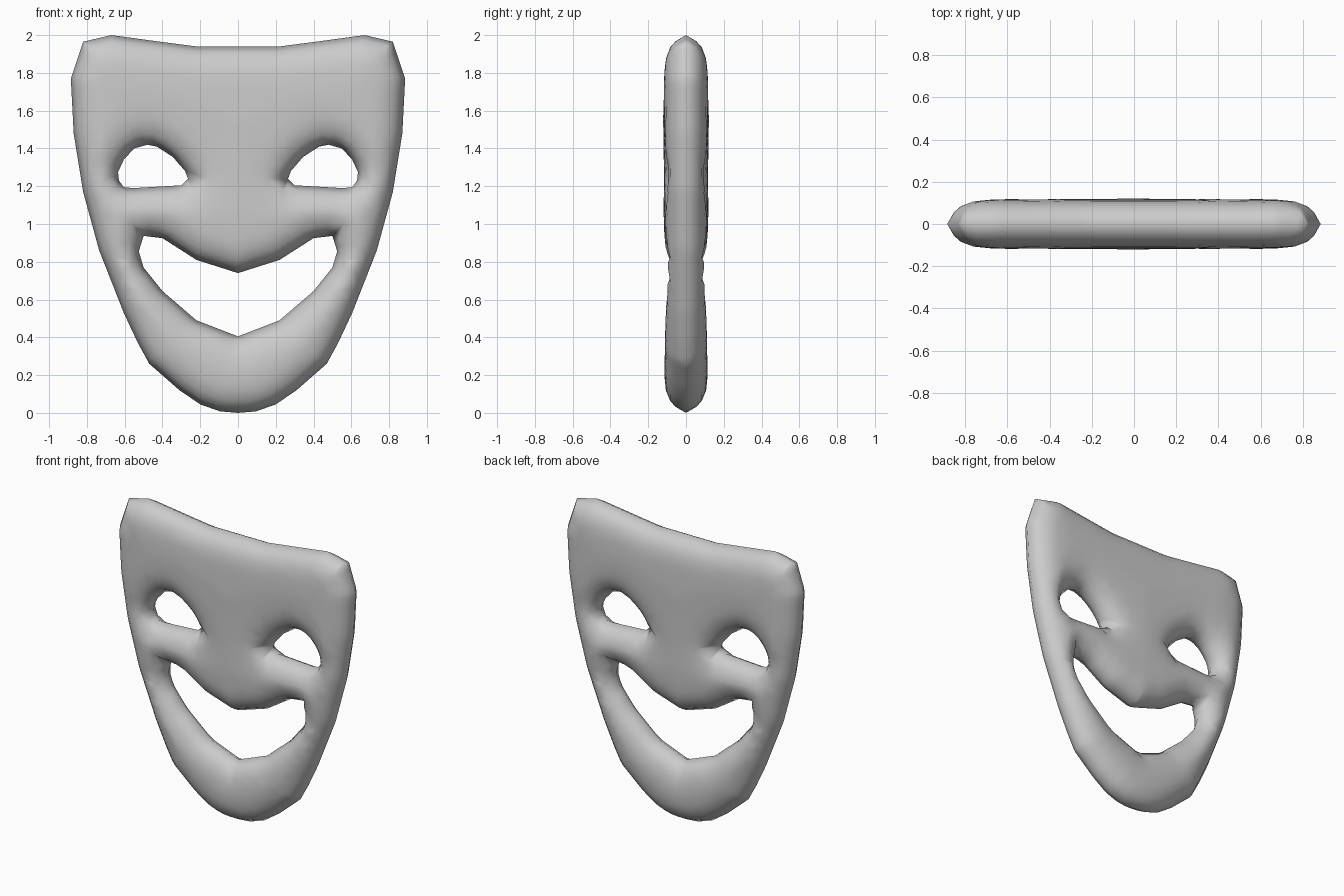
import bpy, bmesh
from mathutils import Vector
from mathutils.geometry import delaunay_2d_cdt, intersect_point_line

if "Cube" in bpy.data.objects:
    bpy.data.objects.remove(bpy.data.objects["Cube"])

# Outlines in the front view (x, z), right half where symmetric
OUTER = [(0, 1.94), (.22, 1.94), (.45, 1.97), (.67, 2.0), (.82, 1.965), (.885, 1.77),
         (.87, 1.48), (.82, 1.17), (.735, .86), (.605, .53), (.53, .37), (.47, .26),
         (.31, .12), (.2, .045), (.095, .008), (0, 0)]
MOUTH = [(0, .74), (.22, .81), (.40, .925), (.5, .937), (.525, .855), (.5, .77),
         (.40, .645), (.22, .49), (0, .405)]
EYE = [(.265, 1.24), (.28, 1.28), (.345, 1.355), (.43, 1.41), (.48, 1.42), (.55, 1.40),
       (.605, 1.34), (.635, 1.275), (.63, 1.23), (.605, 1.195), (.555, 1.19), (.30, 1.205)]
# Half thickness as a function of distance from the nearest edge
PROFILE = [(0, 0), (.03, .055), (.06, .083), (.12, .107), (.2, .115), (.5, .125), (9, .125)]


def mirrored(half):
    return half + [(-x, z) for x, z in half[-2:0:-1]]


loops = [[Vector(p) for p in loop] for loop in
         (mirrored(OUTER), mirrored(MOUTH), EYE, [(-x, z) for x, z in EYE])]
segments = [(l[i], l[(i + 1) % len(l)]) for l in loops for i in range(len(l))]


def inside(p):
    odd = False
    for a, b in segments:
        if (a.y > p.y) != (b.y > p.y) and p.x < a.x + (p.y - a.y) * (b.x - a.x) / (b.y - a.y):
            odd = not odd
    return odd


def edge_distance(p):
    best = 9.0
    for a, b in segments:
        d = b - a
        t = max(0, min(1, (p - a).dot(d) / d.length_squared))
        best = min(best, (p - a - d * t).length)
    return best


def half_thickness(d):
    for (d0, y0), (d1, y1) in zip(PROFILE, PROFILE[1:]):
        if d <= d1:
            return y0 + (y1 - y0) * (d - d0) / (d1 - d0)


# Subdivided edge points, inset rings and an interior grid
points, edges, rings = [], [], []
for loop in loops:
    start = len(points)
    for i, a in enumerate(loop):
        b = loop[(i + 1) % len(loop)]
        n = max(1, round((b - a).length / .045))
        normal = Vector((a.y - b.y, b.x - a.x)).normalized()
        for k in range(n):
            p = a.lerp(b, k / n)
            points.append(p)
            mid = a.lerp(b, (k + .5) / n)
            for inset in (.03, .062):
                for side in (1, -1):
                    q = mid + normal * inset * side
                    if inside(q) and edge_distance(q) > inset * .9:
                        rings.append(q)
    count = len(points) - start
    edges += [(start + i, start + (i + 1) % count) for i in range(count)]
points += rings
for i in range(-23, 24):
    for j in range(1, 53):
        p = Vector((i * .04, j * .04))
        if inside(p) and edge_distance(p) > .085:
            points.append(p)

flat, _, faces, *_ = delaunay_2d_cdt(points, edges, [], 0, 1e-5)

# Mask: front and back shells joined along the shared edges
bm = bmesh.new()
front, back = [], []
for p in flat:
    d = edge_distance(p)
    y = half_thickness(d)
    v = bm.verts.new((p.x, -y, p.y))
    front.append(v)
    back.append(v if d < 1e-4 else bm.verts.new((p.x, y, p.y)))
for f in faces:
    centre = sum((flat[i] for i in f), Vector((0, 0))) / len(f)
    if inside(centre) and edge_distance(centre) > 1e-4:
        bm.faces.new([front[i] for i in f])
        if any(front[i] is not back[i] for i in f):
            bm.faces.new([back[i] for i in reversed(f)])
bmesh.ops.delete(bm, geom=[v for v in bm.verts if not v.link_faces], context='VERTS')
bmesh.ops.recalc_face_normals(bm, faces=bm.faces)
mesh = bpy.data.meshes.new("smiling_mask")
bm.to_mesh(mesh)
bm.free()
mask = bpy.data.objects.new("smiling_mask", mesh)
bpy.context.collection.objects.link(mask)
mesh.shade_smooth()
